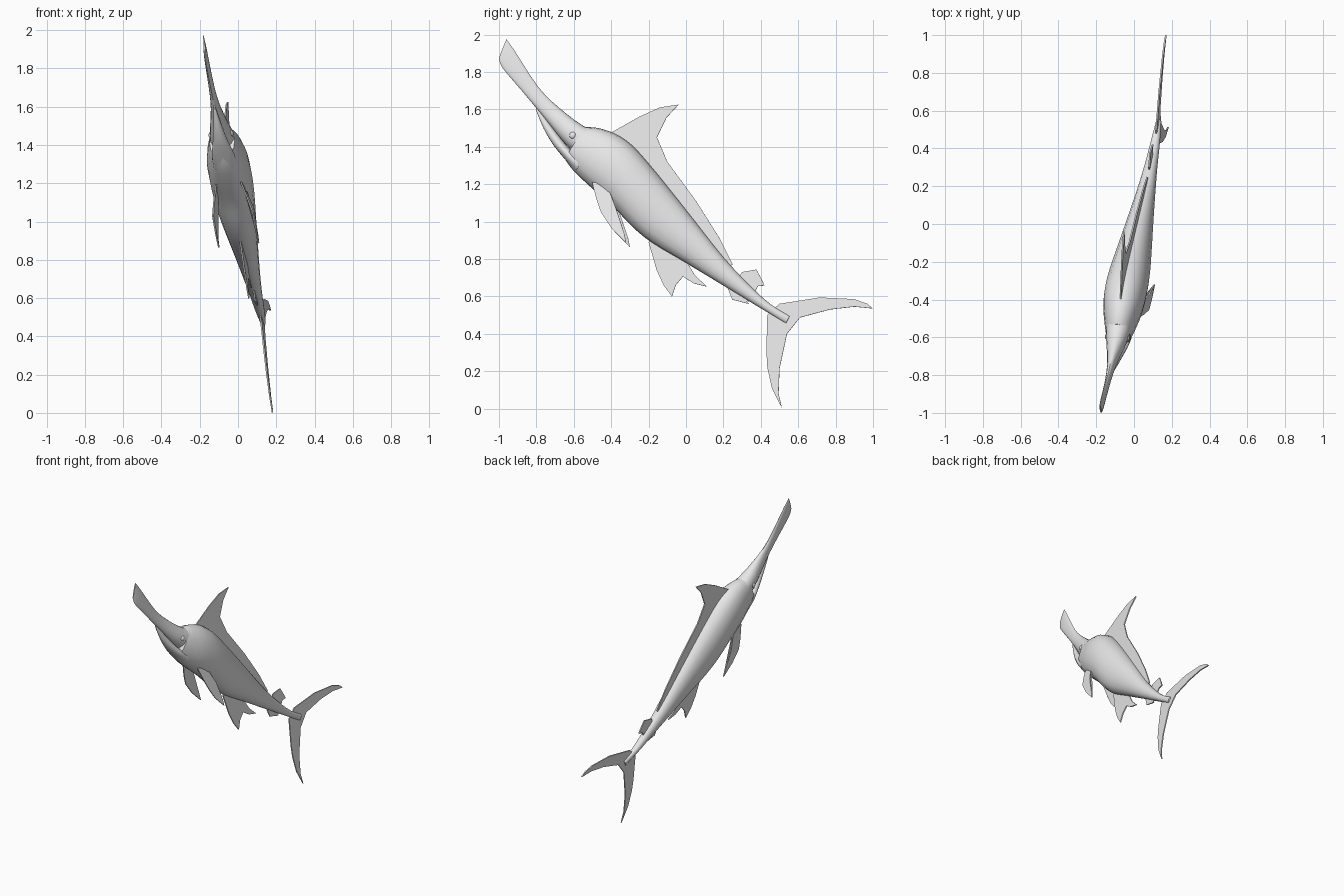
import bpy, bmesh, math
from mathutils import Vector

old = bpy.data.objects.get("Cube")
if old:
    bpy.data.objects.remove(old, do_unlink=True)

grey = bpy.data.materials.new("pale_grey")
grey.use_nodes = True
grey.diffuse_color = (0.8, 0.8, 0.8, 1)
grey.node_tree.nodes["Principled BSDF"].inputs["Base Color"].default_value = (0.8, 0.8, 0.8, 1)

# The fish's tilted plane of symmetry: x = A*y + B*z + C
A, B, C = 0.097, -0.111, 0.131
NORMAL = Vector((1, -A, -B)).normalized()


def place(y, z, off=0.0):
    return Vector((A * y + B * z + C, y, z)) + NORMAL * off


def finish(name, bm, smooth):
    bmesh.ops.recalc_face_normals(bm, faces=bm.faces)
    mesh = bpy.data.meshes.new(name)
    bm.to_mesh(mesh)
    bm.free()
    mesh.materials.append(grey)
    obj = bpy.data.objects.new(name, mesh)
    bpy.context.collection.objects.link(obj)
    if smooth:
        bpy.ops.object.select_all(action='DESELECT')
        obj.select_set(True)
        bpy.context.view_layer.objects.active = obj
        bpy.ops.object.shade_smooth_by_angle(angle=math.radians(40))
    return obj


def refine(rows, steps=3):
    """Smooth curve through the stations."""
    rows = [Vector(r) for r in rows]
    out = []
    for i in range(len(rows) - 1):
        p0, p1, p2 = rows[max(i - 1, 0)], rows[i], rows[i + 1]
        p3 = rows[min(i + 2, len(rows) - 1)]
        for k in range(steps):
            t = k / steps
            out.append(0.5 * (2 * p1 + (p2 - p0) * t + (2 * p0 - 5 * p1 + 4 * p2 - p3) * t * t
                              + (3 * p1 - p0 - 3 * p2 + p3) * t ** 3))
    return out + [rows[-1]]


def loft(name, rows, sides=16):
    """Each row: back y, back z, belly y, belly z, half width."""
    bm = bmesh.new()
    rings = []
    for uy, uz, ly, lz, w in refine(rows):
        ring = []
        for k in range(sides):
            a = 2 * math.pi * k / sides
            c, s = math.cos(a), math.sin(a)
            f = (c + 1) / 2
            s = math.copysign(abs(s) ** 0.9, s)
            ring.append(bm.verts.new(place(ly + (uy - ly) * f, lz + (uz - lz) * f, w * s)))
        rings.append(ring)
    for r, q in zip(rings, rings[1:]):
        for k in range(sides):
            j = (k + 1) % sides
            bm.faces.new((r[k], r[j], q[j], q[k]))
    bm.faces.new(rings[0])
    bm.faces.new(rings[-1])
    return finish(name, bm, True)


def fin(name, outline, offset=lambda z: 0.0, thick=0.008):
    """Thin plate with a (y, z) outline; offset gives its distance from the symmetry plane."""
    bm = bmesh.new()
    sides = [[bm.verts.new(place(y, z, offset(z) + h)) for y, z in outline]
             for h in (-thick / 2, thick / 2)]
    for s in sides:
        bm.faces.new(s)
    n = len(outline)
    for i in range(n):
        j = (i + 1) % n
        bm.faces.new((sides[0][i], sides[0][j], sides[1][j], sides[1][i]))
    return finish(name, bm, False)


# Body, bill and lower jaw
loft("body", [
    (-.53, 1.505, -.645, 1.33, .066), (-.47, 1.5, -.60, 1.27, .082),
    (-.38, 1.47, -.505, 1.18, .105), (-.29, 1.41, -.39, 1.08, .112),
    (-.19, 1.30, -.29, .975, .105), (-.08, 1.165, -.18, .885, .09),
    (.05, 1.0, -.02, .79, .07), (.2, .81, .13, .70, .05),
    (.33, .67, .27, .615, .035), (.45, .56, .41, .53, .025),
    (.555, .495, .535, .455, .014)])
loft("bill", [
    (-.96, 1.975, -1.0, 1.875, .004), (-.914, 1.91, -.98, 1.82, .009),
    (-.79, 1.72, -.87, 1.69, .014), (-.68, 1.61, -.775, 1.575, .026),
    (-.55, 1.512, -.64, 1.41, .06), (-.46, 1.48, -.56, 1.35, .07)])
loft("lower_jaw", [
    (-.8, 1.61, -.802, 1.595, .004), (-.735, 1.53, -.76, 1.495, .02),
    (-.665, 1.44, -.71, 1.41, .038), (-.605, 1.375, -.645, 1.33, .058),
    (-.53, 1.33, -.59, 1.265, .065)])

# Fins on the centre line
fin("dorsal_fin", [
    (-.42, 1.46), (-.4, 1.475), (-.25, 1.56), (-.14, 1.61), (-.04, 1.625),
    (-.105, 1.555), (-.155, 1.45), (-.1, 1.32), (.054, 1.11), (.18, .91),
    (.25, .77), (.2, .75), (-.1, 1.1), (-.3, 1.35)])
fin("second_dorsal_fin", [
    (.27, .68), (.3, .73), (.376, .743), (.4, .7), (.42, .658), (.385, .655), (.36, .61)])
fin("second_anal_fin", [
    (.225, .64), (.247, .583), (.335, .56), (.325, .575), (.37, .57), (.3, .64)])
fin("anal_fin", [
    (-.2, .89), (-.156, .738), (-.12, .66), (-.075, .599), (-.055, .66), (-.016, .706),
    (.04, .67), (.113, .652), (.05, .71), (.016, .765), (0, .85), (-.15, .93)])
fin("tail_fin", [
    (.5, .56), (.715, .594), (.9, .585), (.97, .56), (1, .535), (.9, .545), (.77, .53),
    (.61, .487), (.54, .4), (.5, .214), (.495, .08), (.513, .003), (.46, .107),
    (.435, .22), (.43, .31), (.435, .5)])

# Paired pectoral fins and eyes
for side, label in ((1, "left"), (-1, "right")):
    fin(label + "_pectoral_fin", [
        (-.495, 1.2), (-.42, 1.2), (-.365, 1.06), (-.32, .925), (-.31, .875),
        (-.39, .955), (-.445, 1.04), (-.47, 1.11)],
        lambda z: side * (.065 + .04 * min(1, (1.2 - z) / .15)))
    bm = bmesh.new()
    bmesh.ops.create_uvsphere(bm, u_segments=12, v_segments=8, radius=.019)
    turn = Vector((0, 0, 1)).rotation_difference(NORMAL).to_matrix()
    for v in bm.verts:
        v.co.z *= 0.6
        v.co = turn @ v.co + place(-.6, 1.455, side * .054)
    finish(label + "_eye", bm, True)
